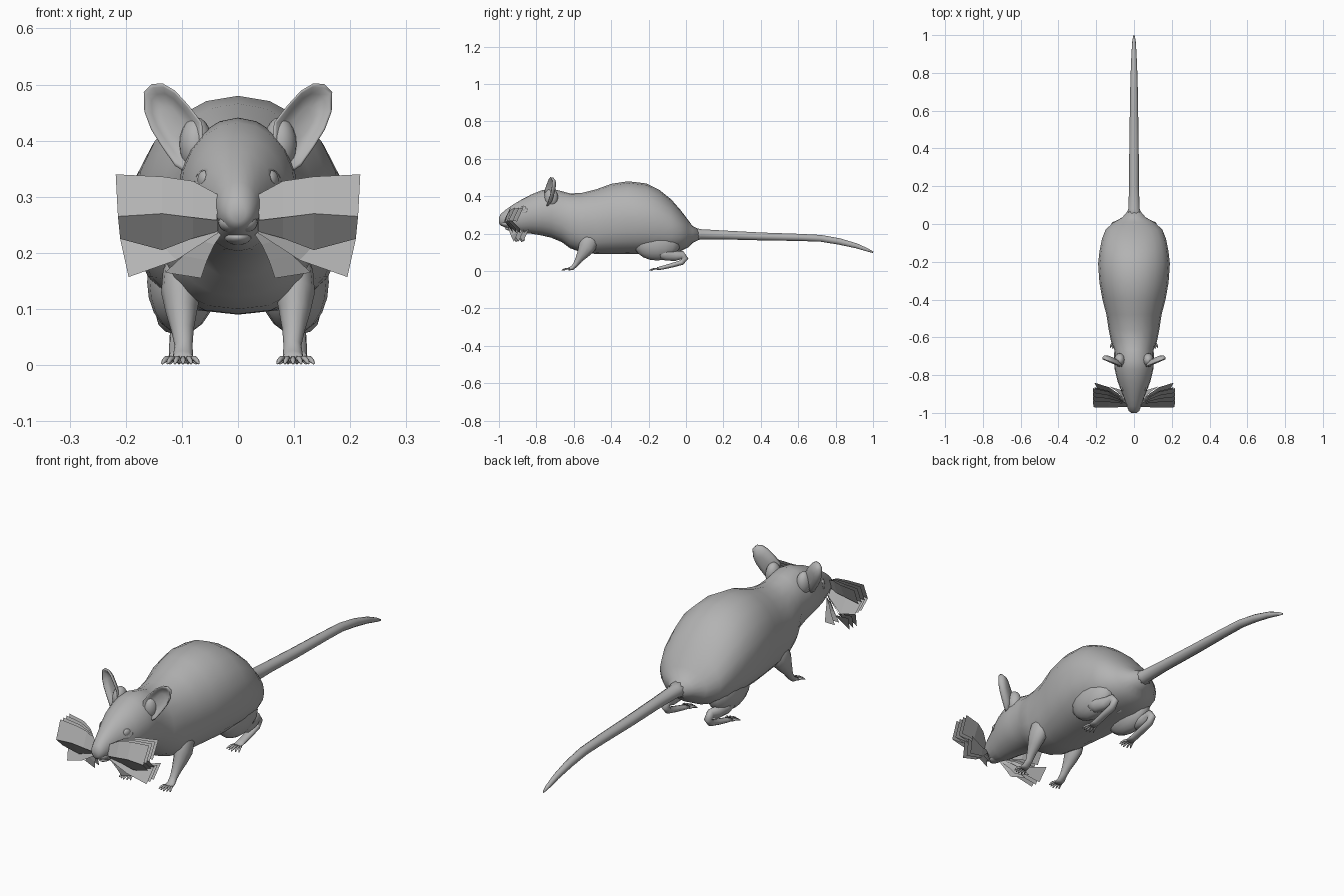
import bpy, bmesh, math
from mathutils import Vector

grey = bpy.data.materials.new("grey")
grey.diffuse_color = (0.45, 0.45, 0.45, 1)


def finish(name, bm, mirror=False, smooth=True, closed=True):
    """Turn a bmesh into a named object, optionally mirrored across x."""
    if closed:
        bmesh.ops.recalc_face_normals(bm, faces=bm.faces)
    mesh = bpy.data.meshes.new(name)
    bm.to_mesh(mesh)
    bm.free()
    mesh.materials.append(grey)
    ob = bpy.data.objects.new(name, mesh)
    bpy.context.collection.objects.link(ob)
    if mirror:
        mod = ob.modifiers.new("mirror", 'MIRROR')
        mod.use_mirror_merge = False
    for p in mesh.polygons:
        p.use_smooth = smooth
    return ob


def power(value, p):
    return math.copysign(abs(value) ** p, value)


def add_loft(bm, stations, n, axis=None):
    """Skin rings (x, y, z, half width, half height[, lower squareness]) along a path."""
    pts = [Vector(s[:3]) for s in stations]
    rings = []
    for i, s in enumerate(stations):
        t = axis or (pts[min(i + 1, len(pts) - 1)] - pts[max(i - 1, 0)]).normalized()
        side = (Vector((1, 0, 0)) - t * t.x).normalized()
        up = side.cross(t)
        ring = []
        for k in range(n):
            a = 2 * math.pi * k / n
            c, h = math.cos(a), math.sin(a) * (-1 if up.z < 0 else 1)
            if len(s) > 5 and h < 0:
                c, h = power(c, s[5]), power(h, s[5])
            h *= -1 if up.z < 0 else 1
            ring.append(bm.verts.new(pts[i] + side * s[3] * c + up * s[4] * h))
        rings.append(ring)
    for r, q in zip(rings, rings[1:]):
        for k in range(n):
            j = (k + 1) % n
            bm.faces.new((r[k], r[j], q[j], q[k]))
    bm.faces.new(rings[0])
    bm.faces.new(rings[-1])


def loft(name, stations, n=12, mirror=False, axis=None):
    bm = bmesh.new()
    add_loft(bm, stations, n, axis)
    return finish(name, bm, mirror)


def ball(name, loc, scale, mirror=False, turn=0):
    bm = bmesh.new()
    bmesh.ops.create_uvsphere(bm, u_segments=16, v_segments=10, radius=1)
    c, s = math.cos(turn), math.sin(turn)
    for v in bm.verts:
        x, y, z = (v.co[i] * scale[i] for i in range(3))
        v.co = Vector((c * x - s * y, s * x + c * y, z)) + Vector(loc)
    return finish(name, bm, mirror)


# Body and head: y, top, bottom, half width, squareness of the underside
profile = [(-1.0, .285, .255, .014, 1), (-.99, .305, .243, .028, 1), (-.965, .327, .232, .037, 1),
           (-.93, .352, .215, .05, 1), (-.88, .382, .203, .069, 1), (-.83, .408, .2, .088, 1),
           (-.77, .432, .19, .102, 1), (-.72, .441, .178, .106, 1), (-.665, .427, .155, .104, .95),
           (-.62, .415, .122, .122, .85), (-.56, .417, .1, .134, .78), (-.48, .437, .091, .146, .78),
           (-.40, .466, .091, .167, .8), (-.31, .48, .09, .183, .8), (-.21, .468, .092, .19, .8),
           (-.14, .432, .092, .182, .8), (-.08, .384, .095, .17, .82), (-.03, .327, .105, .15, .9),
           (.01, .275, .125, .108, 1), (.035, .24, .15, .062, 1), (.07, .224, .168, .032, 1)]
loft("body", [(0, y, (t + b) / 2, w, (t - b) / 2, p) for y, t, b, w, p in profile],
     20, axis=Vector((0, 1, 0)))

# Tail
loft("tail", [(0, .02, .197, .055, .042), (0, .08, .196, .03, .029), (0, .2, .193, .026, .025),
              (0, .4, .185, .025, .022), (0, .6, .18, .022, .02), (0, .72, .175, .02, .019),
              (0, .82, .158, .017, .018), (0, .91, .135, .013, .014), (0, .97, .113, .009, .009),
              (0, 1, .1, .003, .004)], 10)

# Nose pad, upper lip lobes and lower jaw
ball("nose", (0, -.974, .282), (.031, .022, .027))
ball("lip", (.015, -.96, .254), (.02, .027, .017), True)
ball("jaw", (0, -.925, .228), (.025, .042, .014))

# Eyes with a lid ring around each
ball("eye", (.06, -.868, .33), (.011, .019, .017), True, math.radians(-22))
bm = bmesh.new()
lid = []
for i in range(14):
    a = 2 * math.pi * i / 14
    lid.append([bm.verts.new((.064 + .009 * math.cos(a) + d - .006 * math.sin(a),
                              -.868 + r * math.cos(a), .33 + r * .95 * math.sin(a)))
                for r, d in ((.027, -.007), (.02, .004), (.015, .001))])
for i in range(14):
    p, q = lid[i], lid[(i + 1) % 14]
    for k in range(2):
        bm.faces.new((p[k], q[k], q[k + 1], p[k + 1]))
finish("eyelid", bm, True)

# Ears: one outline with a dished front and a rounded back, on a swollen root
outline = [(.085, .338), (.062, .395), (.064, .432), (.088, .463), (.112, .489), (.134, .502),
           (.154, .501), (.168, .487), (.167, .452), (.155, .42), (.135, .388), (.112, .355)]
bm = bmesh.new()
mid = Vector((.12, .44))


def ear_ring(scale, dy):
    ring = []
    for x, z in outline:
        p = mid + (Vector((x, z)) - mid) * scale
        y = -.752 + .38 * (p.x - .06) + .04 * (p.y - .36)
        ring.append(bm.verts.new((p.x, y + dy, p.y)))
    return ring


ear = [ear_ring(s, d) for s, d in ((.35, .012), (.7, .006), (.9, -.008), (1, -.008),
                                   (.97, .002), (.75, .016), (.35, .022))]
for r, q in zip(ear, ear[1:]):
    for k in range(len(r)):
        j = (k + 1) % len(r)
        bm.faces.new((r[k], r[j], q[j], q[k]))
bm.faces.new(ear[0])
bm.faces.new(ear[-1])
finish("ear", bm, True)
ball("ear_root", (.075, -.72, .392), (.03, .036, .05), True)

# Whisker cards: strips between an upper and a lower edge, stacked backward
upper = ([(.034, -.955, .303), (.08, -.945, .328), (.135, -.94, .336), (.218, -.935, .34)],
         [(.038, -.968, .258), (.08, -.97, .263), (.135, -.972, .27), (.214, -.97, .265)])
middle = ([(.036, -.965, .262), (.08, -.968, .264), (.135, -.97, .27), (.214, -.97, .265)],
          [(.036, -.945, .238), (.08, -.935, .226), (.135, -.925, .205), (.21, -.93, .225)])
lower = ([(.036, -.94, .245), (.08, -.92, .232), (.13, -.905, .208), (.21, -.89, .225)],
         [(.036, -.95, .235), (.07, -.945, .213), (.11, -.935, .187), (.195, -.92, .157)])
fan = ([(.036, -.935, .238), (.068, -.92, .222), (.098, -.905, .195), (.13, -.89, .165)],
       [(.03, -.945, .232), (.042, -.938, .215), (.055, -.925, .187), (.066, -.91, .155)])
bm = bmesh.new()
for edges, offsets in ((upper, (0, .022, .044, .066)), (middle, (0, .022, .044)),
                       (lower, (0, .025, .05)), (fan, (0, .03))):
    for d in offsets:
        rows = [[bm.verts.new((x, y + d * min(1, i * .4), z)) for i, (x, y, z) in enumerate(e)]
                for e in edges]
        for k in range(3):
            bm.faces.new((rows[0][k], rows[1][k], rows[1][k + 1], rows[0][k + 1]))
finish("whiskers", bm, True, smooth=False, closed=False)

# Front legs
loft("front_leg", [(.092, -.5, .2, .03, .035), (.098, -.515, .165, .036, .05),
                   (.102, -.53, .128, .035, .046), (.101, -.55, .095, .028, .033),
                   (.099, -.573, .062, .02, .02), (.097, -.59, .035, .016, .014),
                   (.098, -.608, .016, .018, .011), (.098, -.63, .01, .02, .008)], 12, True)

# Hind legs: thigh sunk in the body, shin and long foot
ball("thigh", (.1, -.155, .148), (.062, .125, .092), True)
loft("hind_leg", [(.115, -.15, .115, .036, .04), (.114, -.1, .088, .032, .034),
                  (.11, -.055, .08, .023, .026), (.106, -.02, .085, .017, .022),
                  (.105, -.005, .068, .016, .018), (.105, -.022, .046, .017, .014),
                  (.105, -.07, .032, .018, .012), (.105, -.125, .018, .018, .01),
                  (.105, -.155, .012, .02, .008)], 12, True)

# Toes: five splayed, each ending in a narrow claw
for name, x, y, length in (("front_toes", .098, -.625, .04), ("hind_toes", .105, -.15, .048)):
    bm = bmesh.new()
    for i in range(-2, 3):
        a = i * .2
        reach = length * (1 - .09 * abs(i))
        sx, d = x + i * .0075, Vector((math.sin(a), -math.cos(a)))
        add_loft(bm, [(sx + d.x * reach * f, y + d.y * reach * f, z, r, r)
                      for f, z, r in ((0, .011, .005), (.45, .012, .005),
                                      (.75, .008, .0045), (1, .003, .002))], 6)
    finish(name, bm, True)

# Small bump under the belly
ball("belly_bump", (0, -.1, .103), (.011, .022, .012))
